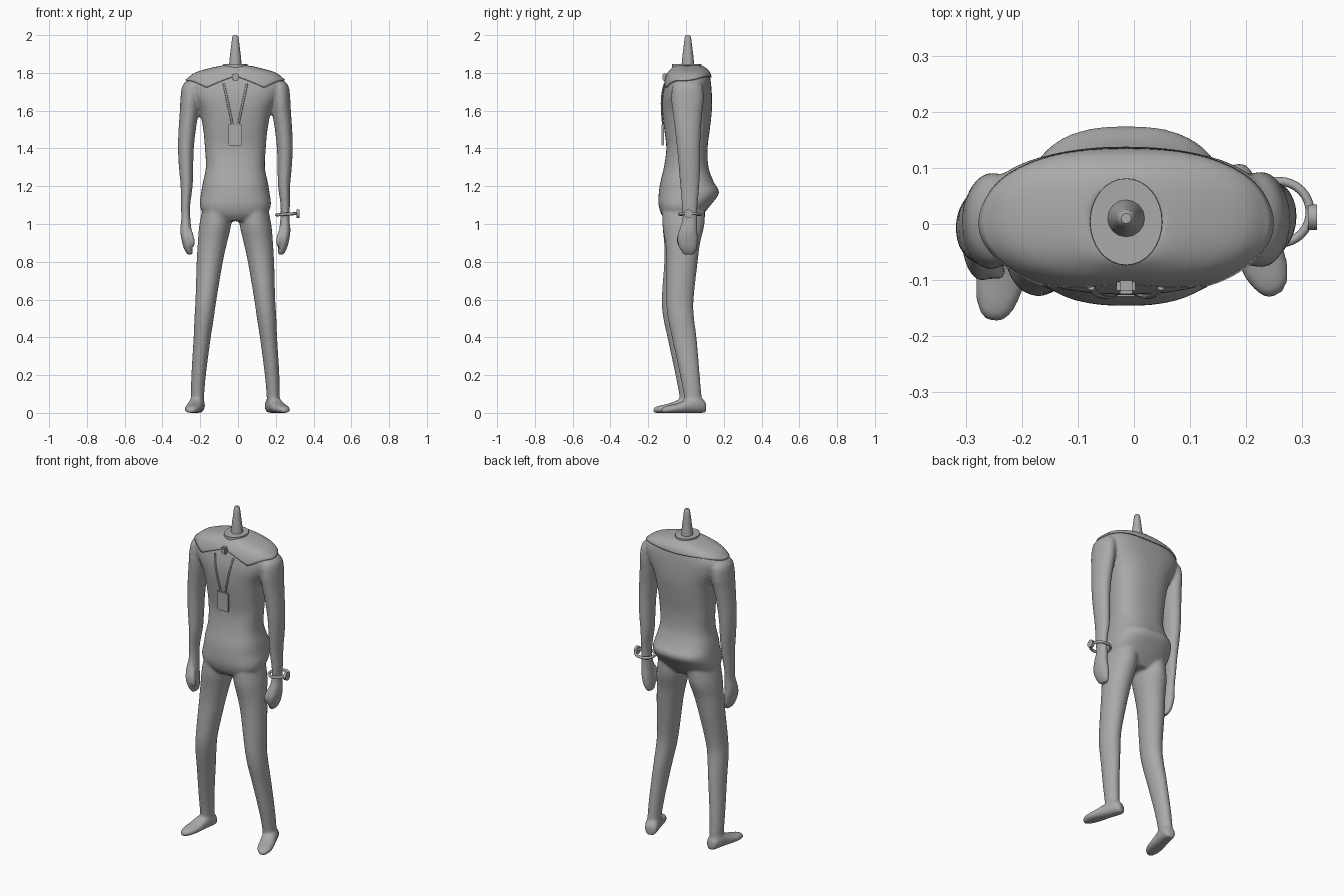
import bpy, bmesh, math
from mathutils import Vector
from mathutils.bvhtree import BVHTree

if "Cube" in bpy.data.objects:
    bpy.data.objects.remove(bpy.data.objects["Cube"])

CX = -0.014  # body centre line
grey = bpy.data.materials.new("plain grey")
grey.diffuse_color = (0.4, 0.4, 0.4, 1)
grey.use_nodes = True
grey.node_tree.nodes["Principled BSDF"].inputs["Base Color"].default_value = grey.diffuse_color


def make(name, bm):
    bmesh.ops.recalc_face_normals(bm, faces=bm.faces)
    me = bpy.data.meshes.new(name)
    bm.to_mesh(me)
    bm.free()
    me.materials.append(grey)
    ob = bpy.data.objects.new(name, me)
    bpy.context.collection.objects.link(ob)
    return ob


def smooth(ob, angle=40):
    bpy.ops.object.select_all(action='DESELECT')
    ob.select_set(True)
    bpy.context.view_layer.objects.active = ob
    bpy.ops.object.shade_smooth_by_angle(angle=math.radians(angle))


def catmull(rows, steps):
    """Interpolate ring parameters smoothly."""
    out = []
    for i in range(len(rows) - 1):
        a, b, c, d = (rows[max(0, min(len(rows) - 1, i + k))] for k in (-1, 0, 1, 2))
        for s in range(steps):
            t = s / steps
            out.append([0.5 * (2 * q + (r - p) * t + (2 * p - 5 * q + 4 * r - u) * t * t
                               + (3 * q - p - 3 * r + u) * t ** 3) for p, q, r, u in zip(a, b, c, d)])
    return out + [list(rows[-1])]


def loft(bm, rows, n=32, power=2.0, steps=3, axis=None):
    """Rings of (x, y, z, rx, ry); flat rings, or upright ones facing along axis."""
    rings = []
    for x, y, z, rx, ry in catmull(rows, steps):
        ring = []
        for k in range(n):
            a = math.tau * k / n
            u, v = (math.copysign(abs(f) ** (2 / power), f) for f in (math.cos(a), math.sin(a)))
            if axis:
                p = (x - axis[1] * u * rx, y + axis[0] * u * rx, z + v * ry)
            else:
                p = (x + u * rx, y + v * ry, z)
            ring.append(bm.verts.new(p))
        rings.append(ring)
    for r, s in zip(rings, rings[1:]):
        for k in range(n):
            bm.faces.new((r[k], r[(k + 1) % n], s[(k + 1) % n], s[k]))
    bm.faces.new(rings[0])
    bm.faces.new(rings[-1])


# Torso: (height, half width, front, back)
body = bmesh.new()
torso = [(1.015, .11, -.10, .06), (1.05, .165, -.13, .09), (1.10, .188, -.145, .13),
         (1.165, .181, -.144, .176), (1.22, .172, -.136, .148), (1.30, .156, -.117, .119),
         (1.40, .161, -.104, .114), (1.50, .170, -.115, .126), (1.60, .192, -.125, .137),
         (1.68, .238, -.124, .137), (1.74, .258, -.112, .133), (1.78, .232, -.100, .127),
         (1.80, .195, -.088, .120), (1.82, .120, -.070, .100), (1.83, .07, -.06, .08)]
loft(body, [(CX, (f + b) / 2, z, w, (b - f) / 2) for z, w, f, b in torso], 48, 2.5)

# Legs: (height, outer, inner, front, back), and arms: (height, centre, y, rx, ry)
leg = [(1.12, .165, .02, -.12, .10), (1.0, .190, .022, -.125, .098), (.9, .199, .044, -.11, .075),
       (.8, .205, .066, -.103, .062), (.6, .211, .100, -.105, .040), (.5, .217, .114, -.096, .043),
       (.4, .221, .130, -.075, .056), (.2, .233, .156, -.032, .073), (.08, .235, .166, -.010, .083),
       (.03, .232, .168, -.01, .085)]
arm = [(1.765, .215, .008, .035, .05), (1.73, .232, .008, .050, .08), (1.66, .240, .008, .051, .086),
       (1.6, .244, .008, .050, .080), (1.5, .255, .010, .046, .069), (1.4, .262, .014, .042, .062),
       (1.3, .261, .018, .038, .057), (1.2, .258, .020, .032, .051), (1.1, .264, .020, .025, .042),
       (1.03, .262, .020, .024, .039), (.97, .262, .012, .030, .048), (.92, .257, .008, .029, .056),
       (.87, .249, .012, .024, .047), (.838, .240, .015, .014, .028)]
for s in (-1, 1):
    back = .02 if s > 0 else -.012
    rows = []
    for z, o, i, f, b in leg:
        shift = back * min(1, max(0, (1.0 - z) / .4))
        if s > 0:
            shift = max(0, shift - .02)
        else:
            shift *= 2
        rows.append((CX + s * (o + i) / 2, (f + b) / 2 + shift, z, (o - i) / 2, (b - f) / 2))
    loft(body, rows, 28)
    loft(body, [(CX + s * c, y - (.07 * max(0, 1.7 - z) if s < 0 else 0), z, rx, ry)
                for z, c, y, rx, ry in arm], 24)
    # Thumb
    ty = -.035 - (.05 if s < 0 else 0)
    loft(body, [(CX + s * .25, ty + .03, .985, .014, .018), (CX + s * .235, ty + .005, .94, .015, .017),
                (CX + s * .226, ty, .90, .012, .014), (CX + s * .223, ty + .003, .88, .006, .007)], 12)
    # Foot, turned outward
    heel, toe = ((Vector((.168, .102)), Vector((.252, -.128))) if s > 0
                 else (Vector((-.207, .068)), Vector((-.252, -.173))))
    d = (toe - heel).normalized()
    prof = [(0, .022, .022), (.05, .034, .034), (.2, .040, .042), (.4, .041, .036),
            (.6, .044, .026), (.8, .041, .020), (.94, .028, .016), (1, .012, .010)]
    loft(body, [(*heel.lerp(toe, t), .004 + h, w, h) for t, w, h in prof], 24, 2.4, 3, d)

# Fuse the figure into one smooth skin
src = make("figure", body)
m = src.modifiers.new("fuse", 'REMESH')
m.mode, m.voxel_size = 'VOXEL', .008
m = src.modifiers.new("soften", 'SMOOTH')
m.factor, m.iterations = .5, 6
bpy.context.view_layer.update()
bpy.ops.object.select_all(action='DESELECT')
src.select_set(True)
bpy.context.view_layer.objects.active = src
for name in ("fuse", "soften"):
    bpy.ops.object.modifier_apply(modifier=name)
low = min(v.co.z for v in src.data.vertices)
for v in src.data.vertices:
    v.co.z -= low * max(0, 1 - v.co.z / .1)
if not src.data.materials:
    src.data.materials.append(grey)
smooth(src, 80)
skin = BVHTree.FromPolygons([v.co for v in src.data.vertices], [p.vertices for p in src.data.polygons])


# Collar: a sheet cast onto the shoulders, with an open notch and scalloped edge
def edge_height(a):
    front = abs(math.remainder(a + math.pi / 2, math.tau))  # 0 at the front, pi at the back
    if front < .55:
        return 1.80 - .085 * front / .55
    if front < 1.2:
        return 1.715 + .045 * math.sin((front - .55) / .65 * math.pi / 2)
    return 1.760 + .02 * min(1, (front - 1.2) / 1.2)


bm = bmesh.new()
origin = Vector((CX, .01, 1.64))
N, M = 128, 12
grid = []
for k in range(N):
    a = math.tau * k / N
    inner = Vector((.055 * math.cos(a), .06 * math.sin(a), 1.83 - 1.64))
    z = edge_height(a)
    outer = Vector((.27 * math.cos(a), .125 * math.sin(a), z - 1.64))
    col = []
    for j in range(M + 1):
        ray = inner.lerp(outer, j / M).normalized()
        hit = skin.ray_cast(origin, ray)[0] or origin + inner.lerp(outer, j / M)
        col.append(bm.verts.new(hit + ray * .005))
    grid.append(col)
for k in range(N):
    for j in range(M):
        bm.faces.new((grid[k][j], grid[k][j + 1], grid[(k + 1) % N][j + 1], grid[(k + 1) % N][j]))
collar = make("collar", bm)
m = collar.modifiers.new("cloth", 'SOLIDIFY')
m.thickness, m.offset = .008, 0
smooth(collar)

# Neck plate and neck peg
bm = bmesh.new()
loft(bm, [(CX, .005, 1.795, .085, .085), (CX, .005, 1.815, .082, .084), (CX, .004, 1.822, .066, .078),
          (CX, .004, 1.846, .064, .077)], 32, 2, 1)
smooth(make("neck_plate", bm), 30)
bm = bmesh.new()
loft(bm, [(CX, .01, 1.835, .034, .034), (CX, .01, 1.89, .029, .029), (CX, .01, 1.97, .019, .019),
          (CX, .01, 1.992, .016, .016), (CX, .01, 2.0, .009, .009)], 16, 2, 1)
smooth(make("neck_peg", bm))


def box(name, centre, size, bevel):
    bm = bmesh.new()
    bmesh.ops.create_cube(bm, size=1)
    for v in bm.verts:
        v.co = Vector(centre) + Vector(p * q for p, q in zip(v.co, size))
    bmesh.ops.bevel(bm, geom=bm.edges[:], offset=bevel, segments=2, affect='EDGES')
    smooth(make(name, bm))


# Knot, lanyard and badge
def chest(x, z):
    hit = skin.ray_cast(Vector((x, -1, z)), Vector((0, 1, 0)))[0]
    return hit.y if hit else -.1


box("knot", (CX, chest(CX, 1.775) - .008, 1.778), (.034, .03, .04), .006)
box("badge", (CX, chest(CX, 1.48) - .011, 1.473), (.072, .012, .115), .003)
for s, name in ((-1, "left_cord"), (1, "right_cord")):
    bm = bmesh.new()
    rows = []
    for i in range(9):
        t = i / 8
        x, z = CX + s * (.062 - .046 * t), 1.745 - .215 * t
        rows.append((x, chest(x, z) - .005, z, .006, .004))
    loft(bm, rows, 8, 2, 1)
    smooth(make(name, bm))

# Bracelet with a round stud
bpy.ops.mesh.primitive_torus_add(location=(.259, .021, 1.052), major_radius=.055, minor_radius=.008,
                                 major_segments=32, minor_segments=8, rotation=(0, math.radians(-4), 0))
ring = bpy.context.object
ring.name = "bracelet"
ring.data.materials.append(grey)
smooth(ring, 60)
bpy.ops.mesh.primitive_cylinder_add(vertices=16, radius=.023, depth=.016, location=(.318, .012, 1.055),
                                    rotation=(0, math.pi / 2, 0))
stud = bpy.context.object
stud.name = "bracelet_stud"
stud.data.materials.append(grey)
smooth(stud)
